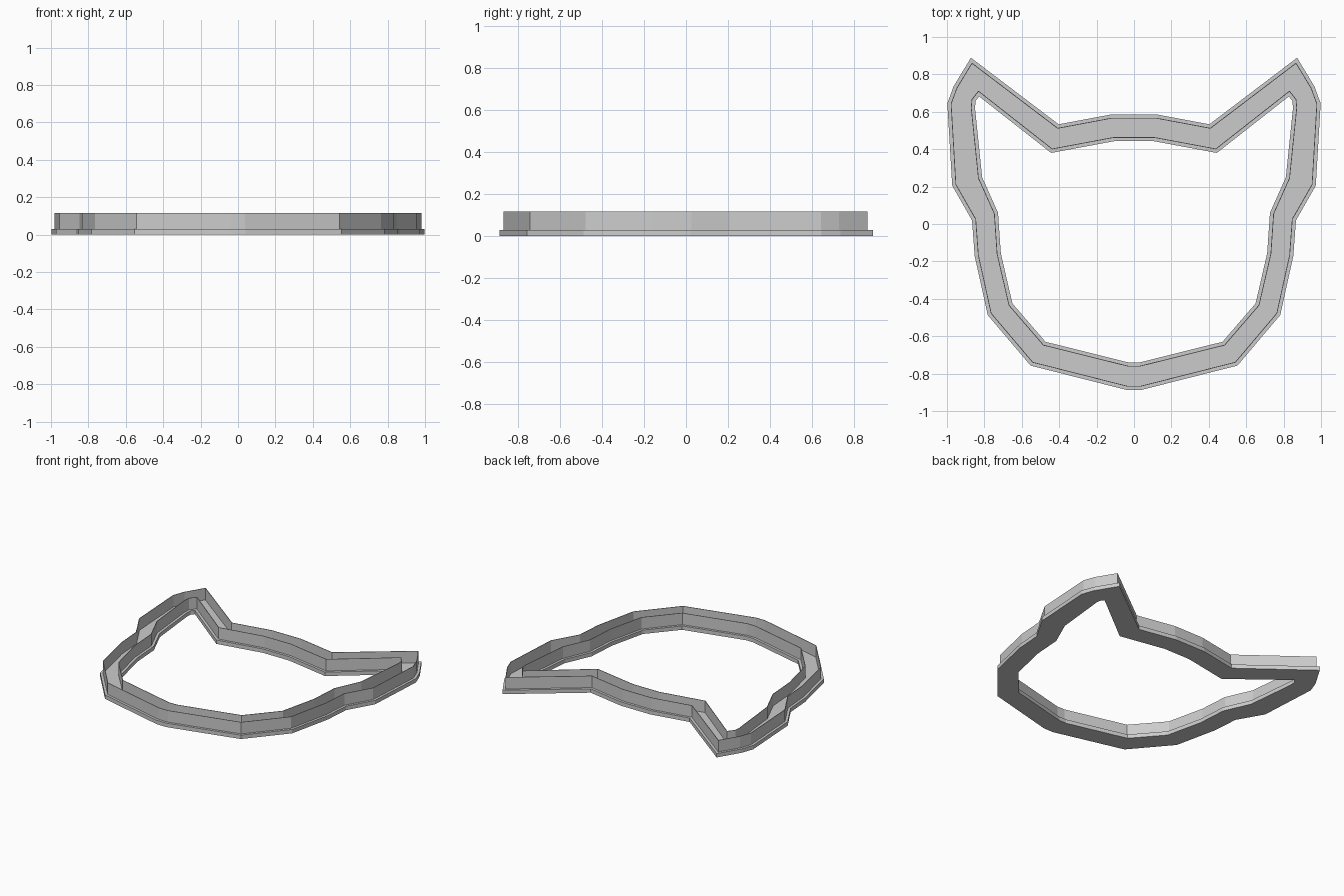
import bpy, bmesh
from mathutils import Vector

if "Cube" in bpy.data.objects:
    bpy.data.objects.remove(bpy.data.objects["Cube"])

# left half outlines, from chin to forehead
OUTER = [(-.04, -.887), (-.553, -.757), (-.782, -.487), (-.852, -.17), (-.866, .02), (-.972, .205),
         (-.998, .645), (-.965, .735), (-.872, .889), (-.403, .533), (-.12, .586)]
INNER = [(-.03, -.74), (-.473, -.63), (-.65, -.425), (-.712, -.157), (-.727, .06), (-.812, .25),
         (-.85, .62), (-.847, .658), (-.828, .682), (-.443, .38), (-.105, .443)]


def loop(half):
    """Closed outline mirrored across x = 0."""
    return [Vector(p) for p in half] + [Vector((-x, y)) for x, y in reversed(half)]


def offset(pts, d):
    """Mitred offset; positive d shrinks the outline."""
    out = []
    for i, p in enumerate(pts):
        a = (p - pts[i - 1]).normalized()
        b = (pts[(i + 1) % len(pts)] - p).normalized()
        na, nb = Vector((a.y, -a.x)), Vector((b.y, -b.x))
        out.append(p + (na + nb) * d / (1 + na.dot(nb)))
    return out


def ring(name, outside, inside, z0, z1):
    """Solid band between two outlines with equal point counts."""
    bm = bmesh.new()
    rows = [[bm.verts.new((p.x, p.y, z)) for p in pts]
            for pts, z in ((outside, z0), (outside, z1), (inside, z1), (inside, z0))]
    n = len(outside)
    for r in range(4):
        for i in range(n):
            j = (i + 1) % n
            s = (r + 1) % 4
            bm.faces.new((rows[r][i], rows[r][j], rows[s][j], rows[s][i]))
    bmesh.ops.recalc_face_normals(bm, faces=bm.faces)
    me = bpy.data.meshes.new(name)
    bm.to_mesh(me)
    bm.free()
    ob = bpy.data.objects.new(name, me)
    bpy.context.collection.objects.link(ob)
    return ob


outer, inner = loop(OUTER), loop(INNER)
T = .004   # wall thickness
LIP = .018  # flange lip beyond the walls

# flat base flange
ring("base_flange", outer, inner, 0, .029)
# two thin upright walls leaving an open channel between them
ring("outer_wall", offset(outer, LIP), offset(outer, LIP + T), .025, .115)
ring("inner_wall", offset(inner, -LIP - T), offset(inner, -LIP), .025, .115)
